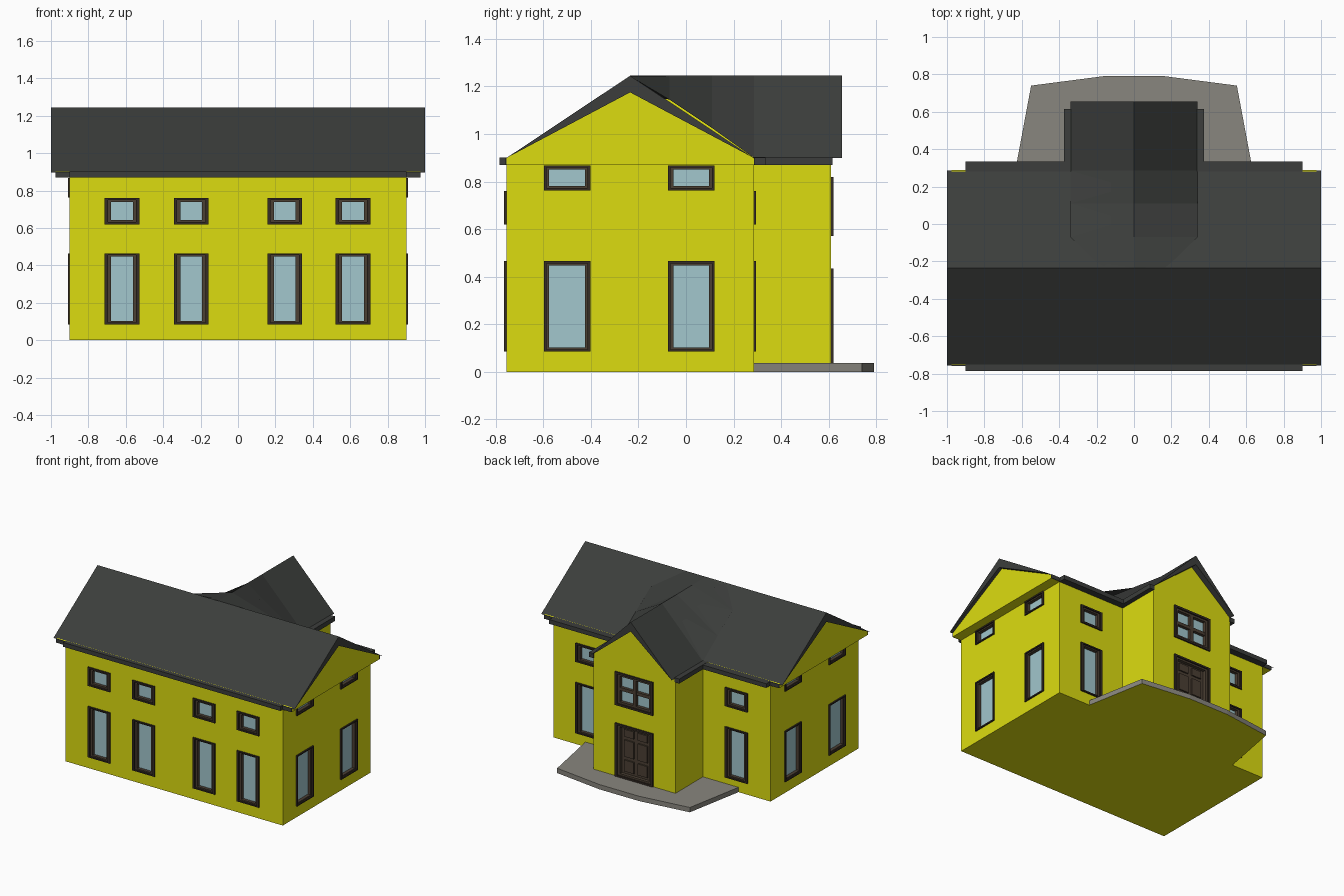
import bpy, bmesh
from mathutils import Vector

if "Cube" in bpy.data.objects:
    bpy.data.objects.remove(bpy.data.objects["Cube"])


def material(name, rgb):
    m = bpy.data.materials.new(name)
    m.diffuse_color = (*rgb, 1)
    m.use_nodes = True
    m.node_tree.nodes["Principled BSDF"].inputs["Base Color"].default_value = m.diffuse_color
    return m


YELLOW = material("yellow_wall", (0.72, 0.72, 0.005))
ROOF = material("dark_roof", (0.045, 0.048, 0.045))
BROWN = material("brown_frame", (0.07, 0.05, 0.033))
DARK = material("dark_brown", (0.035, 0.025, 0.018))
GLASS = material("pale_glass", (0.36, 0.57, 0.61))
STONE = material("stone", (0.25, 0.24, 0.21))


def finish(name, bm, mat=None):
    bmesh.ops.recalc_face_normals(bm, faces=bm.faces)
    me = bpy.data.meshes.new(name)
    bm.to_mesh(me)
    bm.free()
    ob = bpy.data.objects.new(name, me)
    bpy.context.collection.objects.link(ob)
    if mat:
        me.materials.append(mat)
    return ob


def add_box(bm, a, b):
    lo = Vector([min(p) for p in zip(a, b)])
    hi = Vector([max(p) for p in zip(a, b)])
    vs = bmesh.ops.create_cube(bm, size=1)["verts"]
    for v in vs:
        v.co = Vector([(lo[i] + hi[i]) / 2 + v.co[i] * (hi[i] - lo[i]) for i in range(3)])


def boxes(name, mat, *pairs):
    bm = bmesh.new()
    for a, b in pairs:
        add_box(bm, a, b)
    return finish(name, bm, mat)


def loft(name, mat, rings):
    bm = bmesh.new()
    rows = [[bm.verts.new(p) for p in r] for r in rings]
    n = len(rows[0])
    for r, s in zip(rows, rows[1:]):
        for i in range(n):
            j = (i + 1) % n
            bm.faces.new((r[i], r[j], s[j], s[i]))
    bm.faces.new(rows[0])
    bm.faces.new(rows[-1])
    return finish(name, bm, mat)


# wall frames: along-wall u, outward d, height z -> world
WALLS = {
    "front": lambda u, d, z: (u, -0.755 - d, z),
    "back": lambda u, d, z: (u, 0.285 + d, z),
    "right": lambda u, d, z: (0.9 + d, u, z),
    "left": lambda u, d, z: (-0.9 - d, u, z),
    "wing": lambda u, d, z: (u, 0.61 + d, z),
}
frames, mouldings, panes, main_cut, wing_cut, door_bm = [bmesh.new() for _ in range(6)]


def wall_box(bm, wall, u0, u1, d0, d1, z0, z1):
    f = WALLS[wall]
    add_box(bm, f(u0, d0, z0), f(u1, d1, z1))


def ring(bm, wall, u0, u1, z0, z1, s, t, d0, d1):
    wall_box(bm, wall, u0, u0 + s, d0, d1, z0, z1)
    wall_box(bm, wall, u1 - s, u1, d0, d1, z0, z1)
    wall_box(bm, wall, u0 + s, u1 - s, d0, d1, z0, z0 + t)
    wall_box(bm, wall, u0 + s, u1 - s, d0, d1, z1 - t, z1)


def opening(wall, u, w, z0, z1, s, t, glazed=True):
    u0, u1 = u - w / 2, u + w / 2
    ring(frames, wall, u0, u1, z0, z1, s / 2, t / 2, -0.03, 0.01)
    ring(mouldings, wall, u0 + s / 2, u1 - s / 2, z0 + t / 2, z1 - t / 2, s / 2, t / 2, -0.03, 0.0)
    wall_box(wing_cut if wall == "wing" else main_cut, wall,
             u0 + 0.004, u1 - 0.004, -0.03, 0.05, z0 + 0.004, z1 - 0.004)
    wall_box(panes if glazed else door_bm, wall, u0 + s, u1 - s, -0.03, -0.024, z0 + t, z1 - t)


# windows
for wall, places in (("front", (-0.62, -0.25, 0.25, 0.615)), ("back", (-0.62, 0.62))):
    for u in places:
        opening(wall, u, 0.185, 0.085, 0.465, 0.034, 0.018)
        opening(wall, u, 0.185, 0.62, 0.76, 0.034, 0.022)
for wall in ("left", "right"):
    for u in (-0.5, 0.022):
        opening(wall, u, 0.195, 0.085, 0.465, 0.022, 0.018)
        opening(wall, u, 0.195, 0.763, 0.868, 0.022, 0.018)

# wing window with crossed bars
opening("wing", 0, 0.314, 0.57, 0.82, 0.036, 0.03)
wall_box(mouldings, "wing", -0.014, 0.014, -0.025, 0, 0.6, 0.79)
wall_box(mouldings, "wing", -0.122, 0.122, -0.025, -0.002, 0.683, 0.707)

# front door with six raised panels
opening("wing", 0, 0.314, 0.035, 0.435, 0.036, 0.026, glazed=False)
for u in (-0.056, 0.056):
    for z0, z1 in ((0.08, 0.165), (0.19, 0.315), (0.34, 0.395)):
        wall_box(door_bm, "wing", u - 0.04, u + 0.04, -0.026, -0.014, z0, z1)

finish("window_frames", frames, DARK)
finish("window_mouldings", mouldings, BROWN)
finish("window_glass", panes, GLASS)
finish("door", door_bm, BROWN)

# walls with cut window recesses
main = boxes("main_walls", YELLOW, ((-0.9, -0.755, 0), (0.9, 0.285, 0.87)))
wing = boxes("wing_walls", YELLOW, ((-0.34, 0.2, 0), (0.34, 0.61, 0.87)))
for ob, bm in ((main, main_cut), (wing, wing_cut)):
    cutter = finish(ob.name + "_cutter", bm)
    cutter.hide_render = True
    cutter.hide_viewport = True
    mod = ob.modifiers.new("recesses", "BOOLEAN")
    mod.operation, mod.solver, mod.object = "DIFFERENCE", "EXACT", cutter

# yellow gables under the roofs
gable = [(-0.755, 0.87), (0.285, 0.87), (0.285, 0.9), (-0.235, 1.175), (-0.755, 0.9)]
loft("main_gable", YELLOW, [[(x, y, z) for y, z in gable] for x in (-0.975, 0.975)])
gable = [(-0.34, 0.87), (0.34, 0.87), (0.34, 0.9), (0, 1.175), (-0.34, 0.9)]
loft("wing_gable", YELLOW, [[(x, y, z) for x, z in gable] for y in (-0.2, 0.61)])

# main roof
slope = [(-0.757, 0.898), (-0.235, 1.245), (0.287, 0.898), (-0.235, 1.175)]
loft("main_roof", ROOF, [[(x, y, z) for y, z in slope] for x in (-1, 1)])

# wing roof, its eaves lifting to blend into the main slope
sections = [(0.655, 0.34, 0.9), (0.285, 0.34, 0.9), (0.11, 0.34, 1.025),
            (-0.07, 0.34, 1.145), (-0.235, 0.17, 1.243)]
loft("wing_roof", ROOF, [[(-w, y, e), (0, y, 1.245), (w, y, e), (0, y, 1.175)]
                         for y, w, e in sections])

# gutters and fascia strips
boxes("gutters", ROOF,
      ((-0.9, -0.785, 0.87), (0.9, -0.75, 0.902)),
      ((-0.9, 0.28, 0.87), (0.9, 0.335, 0.902)),
      ((-0.375, 0.28, 0.87), (-0.335, 0.615, 0.904)),
      ((0.335, 0.28, 0.87), (0.375, 0.615, 0.904)))
boxes("fascia", ROOF,
      ((-0.975, -0.76, 0.871), (0.975, -0.75, 0.9)),
      ((-0.975, 0.28, 0.871), (0.975, 0.29, 0.9)))

# rear terrace, underside matching the walls
outline = [(-0.635, 0.285), (-0.55, 0.74), (-0.165, 0.79), (0.165, 0.79), (0.55, 0.74), (0.635, 0.285)]
terrace = loft("terrace", STONE, [[(x, y, z) for x, y in outline] for z in (0, 0.036)])
terrace.data.materials.append(YELLOW)
for p in terrace.data.polygons:
    if p.normal.z < -0.5:
        p.material_index = 1
